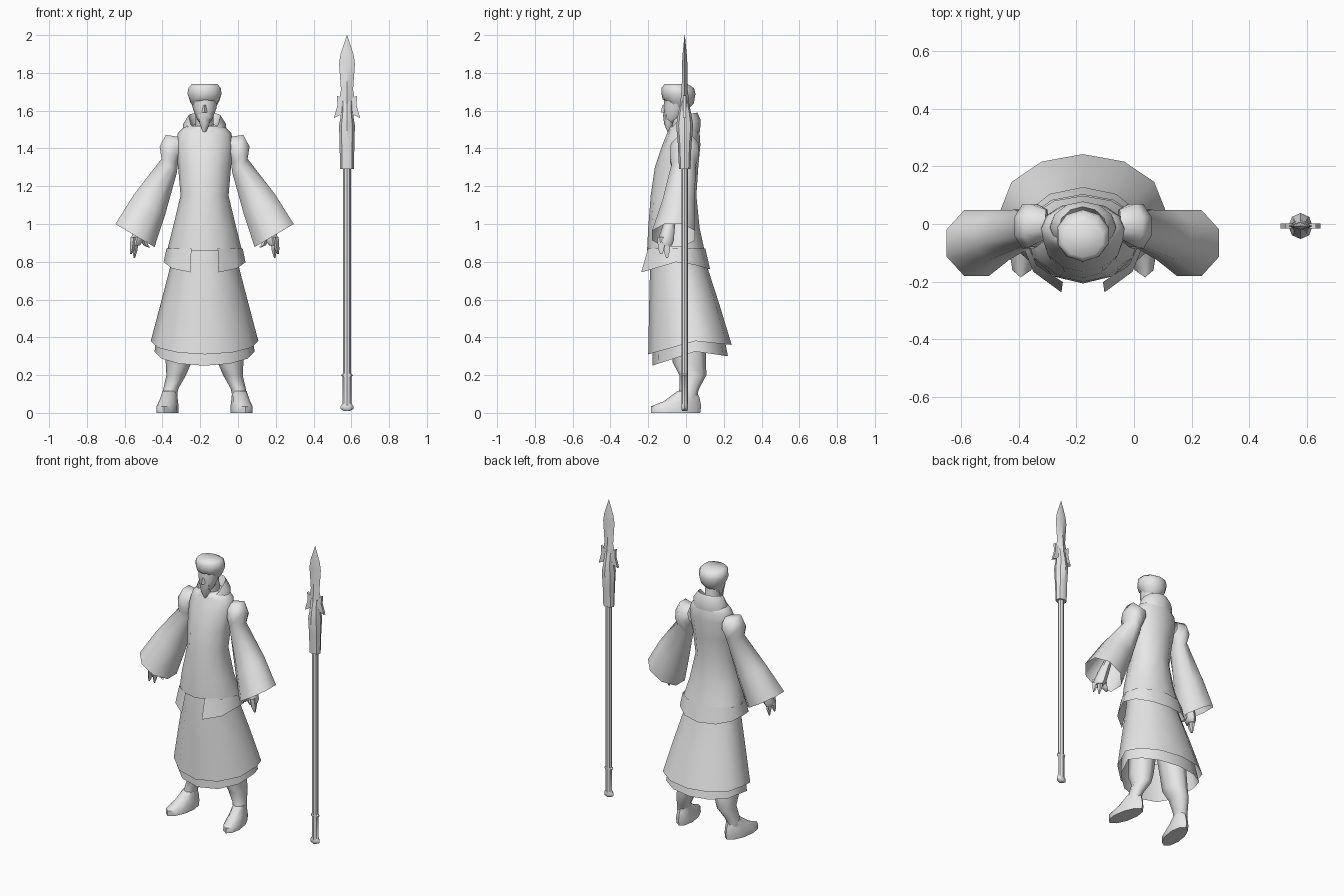
import bpy, bmesh, math
from mathutils import Vector

CX = -0.177  # centre line of the figure
grey = bpy.data.materials.new("plain grey")
grey.diffuse_color = (0.8, 0.8, 0.8, 1)


def loft(name, rings, cap_start=False, cap_end=False, closed=True, angle=60):
    """Skin a list of equal-length point rings."""
    bm = bmesh.new()
    vs = [[bm.verts.new((p[0] + CX, p[1], p[2])) for p in r] for r in rings]
    n = len(rings[0])
    for a, b in zip(vs, vs[1:]):
        for i in range(n if closed else n - 1):
            j = (i + 1) % n
            bm.faces.new((a[i], a[j], b[j], b[i]))
    if cap_start:
        bm.faces.new(vs[0])
    if cap_end:
        bm.faces.new(vs[-1])
    bmesh.ops.recalc_face_normals(bm, faces=bm.faces)
    me = bpy.data.meshes.new(name)
    bm.to_mesh(me)
    bm.free()
    me.materials.append(grey)
    ob = bpy.data.objects.new(name, me)
    bpy.context.collection.objects.link(ob)
    bpy.ops.object.select_all(action='DESELECT')
    ob.select_set(True)
    bpy.context.view_layer.objects.active = ob
    bpy.ops.object.shade_smooth_by_angle(angle=math.radians(angle))
    return ob


def oval(z, hw, yf, yb, cx=0.0, yc=None, n=12, angles=None):
    """Horizontal ring; z may be (front, side, back) for a slanted hem."""
    yc = (yf + yb) / 2 if yc is None else yc
    zf, zs, zb = z if isinstance(z, tuple) else (z, z, z)
    pts = []
    for a in angles or [2 * math.pi * i / n for i in range(n)]:
        c = math.cos(a)
        y = yc + (yf - yc) * c if c > 0 else yc - (yb - yc) * c
        zz = zs + (zf - zs) * c if c > 0 else zs - (zb - zs) * c
        pts.append((cx + hw * math.sin(a), y, zz))
    return pts


def mirror(rings, s):
    return [[(s * x, y, z) for x, y, z in r] for r in rings]


def limb_ring(ox, oz, ix, iz, yf, yb, n=8):
    """Ring spanned by an outer and an inner point, with a depth range."""
    k = 1 / math.cos(math.pi / n)
    pts = []
    for i in range(n):
        a = 2 * math.pi * (i + 0.5) / n
        c, s = math.cos(a) * k, math.sin(a) * k
        pts.append(((ox + ix) / 2 + (ox - ix) / 2 * c,
                    (yf + yb) / 2 + (yb - yf) / 2 * s,
                    (oz + iz) / 2 + (oz - iz) / 2 * c))
    return pts


# Skirt and the lining below it
loft("skirt", [oval(0.9, 0.155, -0.18, 0.085),
               oval(0.78, 0.18, -0.19, 0.11, yc=-0.02),
               oval(0.58, 0.232, -0.195, 0.175, yc=0.02),
               oval((0.31, 0.38, 0.36), 0.285, -0.2, 0.242, yc=0.05)])
loft("skirt_lining", [oval(0.52, 0.235, -0.17, 0.18, yc=0.02),
                      oval((0.25, 0.325, 0.3), 0.265, -0.178, 0.222, yc=0.05)])

# Coat body
loft("coat", [oval(0.86, 0.198, -0.206, 0.098, yc=-0.03),
              oval(0.98, 0.168, -0.2, 0.072),
              oval(1.15, 0.127, -0.187, 0.055),
              oval(1.3, 0.14, -0.165, 0.065),
              oval(1.42, 0.152, -0.125, 0.076),
              oval(1.48, 0.142, -0.1, 0.072),
              oval(1.52, 0.105, -0.085, 0.065),
              oval(1.52, 0.04, -0.06, 0.03)])

# Coat tail, split at the front
tail = [math.radians(20 + 32 * i) for i in range(11)]
loft("coat_tail", [oval(0.87, 0.203, -0.212, 0.102, yc=-0.03, angles=tail),
                   oval((0.74, 0.805, 0.76), 0.218, -0.25, 0.128, yc=-0.03,
                        angles=tail)], closed=False)

# Turned-up collar
loft("collar", [oval((1.46, 1.48, 1.49), 0.118, -0.1, 0.074),
                oval((1.47, 1.53, 1.55), 0.113, -0.1, 0.078),
                oval((1.48, 1.575, 1.59), 0.085, -0.1, 0.06),
                oval((1.46, 1.52, 1.53), 0.06, -0.08, 0.035)])

# Head, cap and beard
loft("neck", [oval(1.46, 0.05, -0.07, 0.03, n=8), oval(1.64, 0.045, -0.09, 0.015, n=8)])
loft("face", [oval(1.535, 0.025, -0.11, -0.05, n=8),
              oval(1.56, 0.043, -0.118, -0.01, n=8),
              oval(1.61, 0.062, -0.12, 0.01, n=8),
              oval(1.66, 0.07, -0.115, 0.02, n=8)], cap_start=True)
loft("cap", [oval((1.655, 1.62, 1.61), 0.062, -0.11, 0.015, n=10),
             oval((1.66, 1.65, 1.64), 0.08, -0.124, 0.042, n=10),
             oval(1.69, 0.095, -0.13, 0.05, n=10),
             oval(1.72, 0.09, -0.13, 0.042, n=10),
             oval(1.74, 0.072, -0.115, 0.01, n=10)], cap_end=True)
loft("beard", [oval(1.58, 0.038, -0.122, -0.06, n=6),
               oval(1.53, 0.03, -0.116, -0.065, n=6),
               oval(1.48, 0.006, -0.095, -0.085, n=6)], cap_end=True)
loft("nose", [oval(1.63, 0.008, -0.125, -0.1, n=4),
              oval(1.59, 0.014, -0.134, -0.1, n=4)], cap_end=True)

for side, s in (("right", 1), ("left", -1)):
    # Puffed shoulder flowing into a wide sleeve
    sleeve = [limb_ring(0.13, 1.46, 0.12, 1.36, -0.05, 0.05),
              limb_ring(0.205, 1.472, 0.14, 1.32, -0.08, 0.07),
              limb_ring(0.238, 1.41, 0.143, 1.3, -0.085, 0.068),
              limb_ring(0.228, 1.345, 0.147, 1.27, -0.075, 0.05),
              limb_ring(0.375, 1.155, 0.207, 1.055, -0.125, 0.048),
              limb_ring(0.472, 1.0, 0.265, 0.878, -0.18, 0.048)]
    loft(side + "_sleeve", mirror(sleeve, s))

    # Hand with pointed fingers and thumb
    palm = [oval(1.06, 0.025, -0.1, -0.05, cx=0.32, n=6),
            oval(0.97, 0.035, -0.13, -0.06, cx=0.345, n=6),
            oval(0.91, 0.038, -0.15, -0.065, cx=0.36, n=6),
            oval(0.885, 0.026, -0.145, -0.075, cx=0.365, n=6)]
    loft(side + "_palm", mirror(palm, s), cap_end=True)
    for i, (x0, y0, x1, y1, z1) in enumerate(((0.375, -0.13, 0.39, -0.13, 0.84),
                                              (0.365, -0.1, 0.372, -0.1, 0.82),
                                              (0.33, -0.11, 0.292, -0.125, 0.875))):
        finger = [oval(0.93, 0.018, y0 - 0.022, y0 + 0.022, cx=x0, n=5),
                  oval((0.9 + z1) / 2, 0.014, (y0 + y1) / 2 - 0.018,
                       (y0 + y1) / 2 + 0.018, cx=(x0 + x1) / 2, n=5),
                  oval(z1, 0.004, y1 - 0.006, y1 + 0.006, cx=x1, n=5)]
        loft(f"{side}_finger_{i + 1}", mirror(finger, s), cap_end=True)

    # Trouser leg
    leg = [oval(0.5, 0.085, -0.08, 0.1, cx=0.11, n=8),
           oval(0.27, 0.069, -0.072, 0.106, cx=0.137, n=8),
           oval(0.2, 0.052, -0.035, 0.108, cx=0.15, n=8),
           oval(0.13, 0.04, -0.035, 0.07, cx=0.178, n=8),
           oval(0.08, 0.038, -0.04, 0.055, cx=0.187, n=8)]
    loft(side + "_leg", mirror(leg, s))

    # Shoe, toes turned out a little
    shoe = [oval(0, 0.055, -0.185, 0.075, cx=0.188, n=10),
            oval(0.035, 0.055, -0.185, 0.08, cx=0.188, n=10),
            oval((0.06, 0.07, 0.08), 0.046, -0.12, 0.072, cx=0.187, n=10),
            oval(0.115, 0.038, -0.045, 0.056, cx=0.185, n=10)]
    shoe = [[(x - 0.15 * y, y, z) for x, y, z in r] for r in shoe]
    loft(side + "_shoe", mirror(shoe, s), cap_start=True, cap_end=True, angle=50)

# Spear
SX, SY = 0.577 - CX, -0.007


def spear(name, profile, n):
    loft(name, [oval(z, hx, SY - hy, SY + hy, cx=SX, n=n) for z, hx, hy in profile],
         cap_start=True, cap_end=True, angle=40)


spear("spear_shaft", [(0.03, 0.02, 0.018), (1.32, 0.02, 0.018)], 8)
spear("spear_butt", [(0.01, 0.015, 0.013), (0.02, 0.034, 0.018), (0.035, 0.034, 0.018),
                     (0.05, 0.024, 0.016), (0.19, 0.024, 0.016), (0.2, 0.032, 0.018),
                     (0.21, 0.02, 0.016)], 8)
spear("spear_socket", [(1.29, 0.037, 0.03), (1.42, 0.039, 0.036), (1.52, 0.042, 0.045),
                       (1.58, 0.032, 0.036), (1.65, 0.03, 0.02)], 8)
spear("spear_blade", [(1.56, 0.034, 0.03), (1.64, 0.045, 0.024), (1.71, 0.032, 0.016),
                      (1.85, 0.042, 0.014), (1.9, 0.034, 0.011), (2.0, 0.001, 0.001)], 4)

# Barbs beside the blade
barb = ((0.02, 1.66), (0.054, 1.68), (0.05, 1.63), (0.07, 1.56), (0.04, 1.575), (0.02, 1.6))
for side, s in (("right", 1), ("left", -1)):
    loft(side + "_spear_barb",
         [[(SX + s * x, SY + d, z) for x, z in barb] for d in (-0.008, 0.008)],
         cap_start=True, cap_end=True, angle=30)
